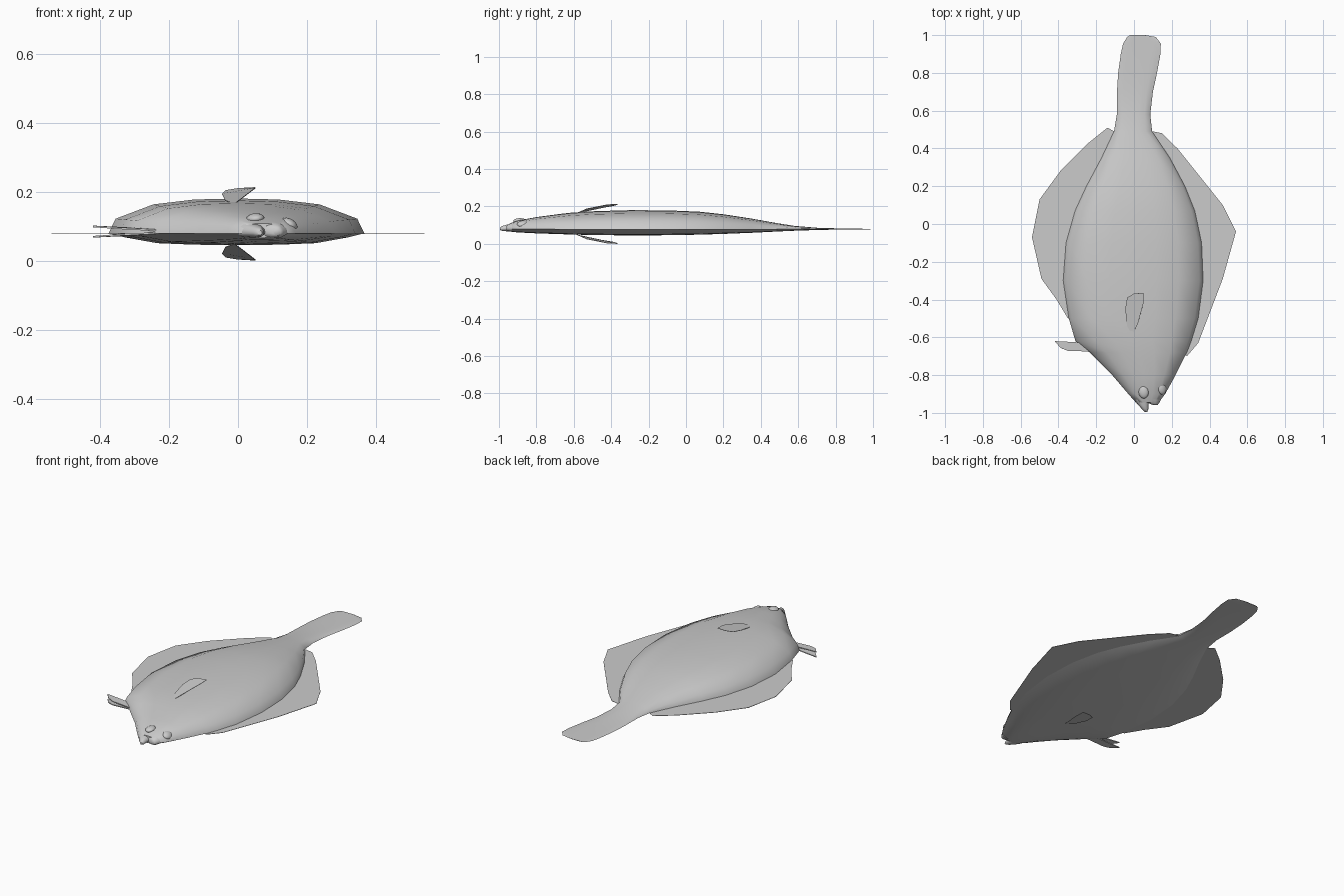
import bpy, bmesh, math

cube = bpy.data.objects.get("Cube")
if cube:
    bpy.data.objects.remove(cube, do_unlink=True)

GREY = (0.6, 0.6, 0.6, 1.0)
mat = bpy.data.materials.new("plain grey")
mat.use_nodes = True
mat.diffuse_color = GREY
mat.node_tree.nodes["Principled BSDF"].inputs["Base Color"].default_value = GREY

EDGE_Z = 0.079  # height of the rim where the fins join


def finish(name, bm, smooth=None):
    """Turn a bmesh into a named object, optionally smooth shaded."""
    me = bpy.data.meshes.new(name)
    bm.to_mesh(me)
    bm.free()
    ob = bpy.data.objects.new(name, me)
    bpy.context.collection.objects.link(ob)
    me.materials.append(mat)
    if smooth:
        bpy.ops.object.select_all(action='DESELECT')
        ob.select_set(True)
        bpy.context.view_layer.objects.active = ob
        bpy.ops.object.shade_smooth_by_angle(angle=math.radians(smooth))
    return ob


# Half cross-sections: (fraction of half width, fraction of height)
TOP = [(1, 0), (.945, .42), (.65, .83), (.33, .97), (0, 1)]
BOTTOM = [(.87, .35), (.62, .84), (.33, .97), (0, 1)]


def loft(name, stations, smooth=60):
    """Skin lens-shaped sections; each station is y, x_min, x_max, z_low, z_high."""
    bm = bmesh.new()
    rings = []
    for y, x0, x1, z0, z1 in stations:
        mid, half = (x0 + x1) / 2, (x1 - x0) / 2
        up = [(f, EDGE_Z + h * (z1 - EDGE_Z)) for f, h in TOP]
        low = [(f, EDGE_Z + h * (z0 - EDGE_Z)) for f, h in BOTTOM]
        section = up + [(-f, z) for f, z in up[-2::-1]]
        section += [(-f, z) for f, z in low] + low[-2::-1]
        rings.append([bm.verts.new((mid + f * half, y, z)) for f, z in section])
    n = len(rings[0])
    for a, b in zip(rings, rings[1:]):
        for i in range(n):
            bm.faces.new((a[i], a[(i + 1) % n], b[(i + 1) % n], b[i]))
    bm.faces.new(rings[0])
    bm.faces.new(rings[-1])
    bmesh.ops.recalc_face_normals(bm, faces=bm.faces)
    return finish(name, bm, smooth)


def fin(name, points, thickness=0.002):
    """Thin plate from an outline of 3D points."""
    bm = bmesh.new()
    face = bm.faces.new([bm.verts.new(p) for p in points])
    face.normal_update()
    if face.normal.z < 0:
        face.normal_flip()
    ob = finish(name, bm)
    mod = ob.modifiers.new("thickness", 'SOLIDIFY')
    mod.thickness = thickness
    mod.offset = 0
    return ob


# Body with tail, nose to tail tip
loft("body", [
    (-.945, .010, .130, .066, .108),
    (-.90, -.030, .165, .061, .124),
    (-.80, -.115, .220, .056, .143),
    (-.68, -.235, .280, .052, .159),
    (-.62, -.310, .303, .050, .166),
    (-.50, -.345, .340, .047, .174),
    (-.30, -.375, .366, .045, .180),
    (-.10, -.360, .358, .046, .179),
    (.07, -.312, .322, .049, .172),
    (.20, -.252, .270, .053, .158),
    (.35, -.172, .190, .059, .135),
    (.49, -.106, .096, .066, .110),
    (.58, -.091, .086, .070, .096),
    (.70, -.090, .100, .074, .086),
    (.80, -.084, .122, .076, .083),
    (.90, -.070, .140, .077, .081),
    (.955, -.058, .142, .0775, .0805),
    (.99, -.036, .116, .078, .080),
    (1.0, -.020, .060, .078, .080),
])

# Mouth: long lower jaw and short upper lip with a gap between them
loft("lower_jaw", [
    (-.93, -.002, .082, .066, .108),
    (-.96, .024, .076, .067, .102),
    (-.98, .042, .076, .069, .096),
    (-.995, .056, .070, .074, .087),
])
loft("upper_lip", [
    (-.93, .050, .143, .065, .111),
    (-.95, .080, .132, .068, .104),
    (-.959, .102, .124, .073, .094),
])

# Both eyes sit on the upper side
for name, loc, size, tilt in (
        ("right_eye", (.05, -.888, .121), (.027, .036, .016), -.1),
        ("left_eye", (.147, -.868, .104), (.027, .036, .018), .5)):
    bm = bmesh.new()
    bmesh.ops.create_uvsphere(bm, u_segments=16, v_segments=10, radius=1)
    eye = finish(name, bm, 80)
    eye.location, eye.scale, eye.rotation_euler = loc, size, (0, tilt, .15)

# Broad side fins run along the rim
left_edge = [(.04, .47), (.10, .49), (.15, .48), (.23, .40), (.47, .10), (.54, -.04),
             (.47, -.29), (.34, -.63), (.28, -.70), (.15, -.60), (.15, .20)]
right_edge = [(-.04, .47), (-.105, .49), (-.14, .51), (-.24, .43), (-.39, .28), (-.50, .13),
              (-.54, -.07), (-.49, -.29), (-.41, -.40), (-.35, -.50), (-.15, -.50), (-.15, .20)]
fin("left_side_fin", [(x, y, EDGE_Z - .001) for x, y in left_edge])
fin("right_side_fin", [(x, y, EDGE_Z - .001) for x, y in right_edge])

# Small fins standing off the upper and lower faces
pectoral = [(.05, -.365, .212), (.05, -.42, .210), (.02, -.53, .188), (-.01, -.585, .164),
            (-.037, -.54, .174), (-.046, -.45, .193), (-.036, -.39, .203), (0, -.368, .209)]
fin("upper_pectoral_fin", pectoral)
fin("lower_pectoral_fin", [(x, y, .213 - z) for x, y, z in pectoral])

# Pair of little fins on the right rim behind the head
pelvic = [(-.42, -.62, .015), (-.39, -.655, .013), (-.35, -.672, .010),
          (-.22, -.675, .003), (-.26, -.63, .004), (-.32, -.625, .010)]
for name, side in (("upper_pelvic_fin", 1), ("lower_pelvic_fin", -1)):
    fin(name, [(x, y, .084 + side * z) for x, y, z in pelvic], .005)
